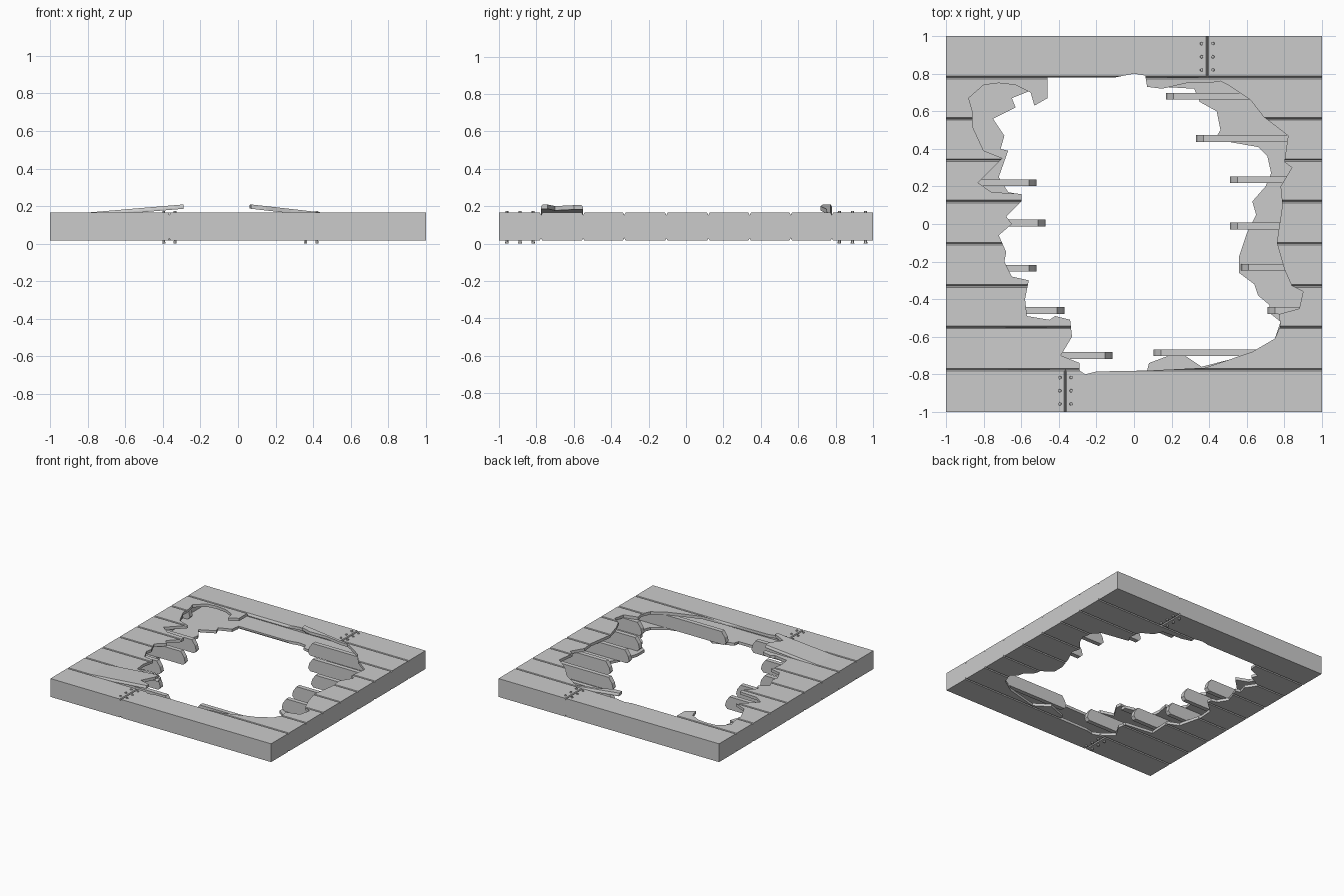
import bpy, bmesh
from mathutils import Vector

default_cube = bpy.data.objects.get("Cube")
if default_cube:
    bpy.data.objects.remove(default_cube, do_unlink=True)

# Single worn grey colour
grey = bpy.data.materials.new("plain_grey")
grey.use_nodes = True
COLOUR = (0.6, 0.6, 0.6, 1)
grey.diffuse_color = COLOUR
grey.node_tree.nodes["Principled BSDF"].inputs["Base Color"].default_value = COLOUR


def finish(bm, name):
    """Turn a bmesh into a flat shaded object."""
    bmesh.ops.recalc_face_normals(bm, faces=bm.faces)
    mesh = bpy.data.meshes.new(name)
    bm.to_mesh(mesh)
    bm.free()
    mesh.materials.append(grey)
    obj = bpy.data.objects.new(name, mesh)
    bpy.context.collection.objects.link(obj)
    return obj


def loft(name, rings):
    """Closed solid through a stack of matching outlines."""
    bm = bmesh.new()
    loops = [[bm.verts.new(point) for point in ring] for ring in rings]
    count = len(loops[0])
    for low, high in zip(loops, loops[1:]):
        for i in range(count):
            j = (i + 1) % count
            bm.faces.new((low[i], low[j], high[j], high[i]))
    bm.faces.new(loops[0])
    bm.faces.new(loops[-1])
    return finish(bm, name)


def rectangle(x0, x1, y0, y1, z):
    return [(x0, y0, z), (x1, y0, z), (x1, y1, z), (x0, y1, z)]


def box(name, x0, x1, y0, y1, z0, z1):
    return loft(name, [rectangle(x0, x1, y0, y1, z) for z in (z0, z1)])


def chamfered_plank(name, x0, x1, y0, y1, inner, outer):
    """Board whose seam edges are bevelled; the panel rim stays square."""
    def inset(low, high):
        return (low + BEVEL if low > -1 else low,
                high - BEVEL if high < 1 else high)
    shoulder = inner + (outer - inner) * 0.4
    return loft(name, [rectangle(x0, x1, y0, y1, inner),
                       rectangle(x0, x1, y0, y1, shoulder),
                       rectangle(*inset(x0, x1), *inset(y0, y1), outer)])


def hole_cutter(name, outline, z0, z1):
    rings = [[(x / 100, y / 100, z) for x, y in outline] for z in (z0, z1)]
    cutter = loft(name, rings)
    cutter.hide_render = True
    cutter.hide_set(True)
    return cutter


def cut(obj, cutter):
    modifier = obj.modifiers.new("broken_edge", "BOOLEAN")
    modifier.operation = "DIFFERENCE"
    modifier.solver = "EXACT"
    modifier.object = cutter
    depsgraph = bpy.context.evaluated_depsgraph_get()
    mesh = bpy.data.meshes.new_from_object(obj.evaluated_get(depsgraph))
    obj.modifiers.clear()
    obj.data = mesh


def lift(obj, hinge, tip, rise):
    """Bend the splintered end of a board upward from a hinge line."""
    bm = bmesh.new()
    bm.from_mesh(obj.data)
    bmesh.ops.bisect_plane(bm, geom=bm.verts[:] + bm.edges[:] + bm.faces[:],
                           plane_co=(hinge, 0, 0), plane_no=(1, 0, 0))
    for vert in bm.verts:
        amount = (vert.co.x - hinge) / (tip - hinge)
        if 0 < amount < 1.2:
            vert.co.z += rise * amount
    bm.to_mesh(obj.data)
    bm.free()


BEVEL = 0.007
TOP, TOP_INNER = 0.166, 0.143
BOTTOM, BOTTOM_INNER = 0.016, 0.038
SEAMS = [-1, -0.775, -0.55, -0.33, -0.105, 0.12, 0.34, 0.56, 0.78, 1]

# Jagged hole outlines in hundredths, running counterclockwise from the back
top_left = [(-10, 78), (-46, 78), (-46, 67), (-53, 63), (-55, 70), (-63, 74),
            (-72, 75), (-80, 74), (-88, 67), (-86, 60), (-86, 52), (-80, 39),
            (-70, 35), (-83, 22), (-76, 17), (-60, 16), (-60, 12), (-68, 4),
            (-65, 0), (-72, -6), (-68, -15), (-69, -20), (-65, -28),
            (-56, -30), (-58, -40), (-57, -49), (-45, -51), (-42, -49),
            (-34, -51), (-33, -60), (-39, -70), (-29, -74), (-29, -78)]
front_edge = [(-26, -80), (-20, -78.5), (7, -78)]
top_right = [(38, -76.5), (63, -68), (75, -61), (78, -54), (77, -48),
             (88, -45), (90, -36), (84, -33), (80, -24), (76, -10), (79, 10),
             (78, 20), (84, 30), (80, 33), (82, 47), (69, 57), (62, 66),
             (50, 74), (46, 76), (40, 75), (28, 75), (15, 72), (7, 73)]
back_edge = [(6, 79), (0, 80)]
low_left = [(-10, 78), (-54, 78), (-55, 71), (-65, 67), (-63, 62), (-75, 56),
            (-69, 47), (-71, 40), (-67, 39), (-72, 25), (-67, 17), (-62, 16),
            (-62, 12), (-72, 3), (-73, -8), (-68, -28), (-59, -32),
            (-60, -50), (-36, -53), (-35, -60), (-41, -70), (-31, -78)]
low_right = [(8, -74), (24, -68), (36, -76), (63, -69), (75, -61), (78, -52),
             (73, -48), (72, -43), (66, -38), (64, -32), (56, -26), (56, -17),
             (60, -5), (65, 5), (63, 12), (70, 20), (73, 27), (71, 36),
             (66, 41), (43, 45), (46, 50), (44, 60), (35, 65), (32, 72),
             (15, 73), (7, 75)]

top_hole = hole_cutter("top_hole_cutter",
                       top_left + front_edge + top_right + back_edge, 0.1, 0.3)
low_hole = hole_cutter("lower_hole_cutter",
                       low_left + front_edge + low_right + back_edge, -0.1, 0.1)

# Upper and lower boarding, with the end rows split by a butt joint
joints = {0: -0.365, len(SEAMS) - 2: 0.39}
for layer, inner, outer, cutter in (("top", TOP_INNER, TOP, top_hole),
                                    ("lower", BOTTOM_INNER, BOTTOM, low_hole)):
    for row, (y0, y1) in enumerate(zip(SEAMS, SEAMS[1:])):
        stops = [-1, joints[row], 1] if row in joints else [-1, 1]
        for x0, x1 in zip(stops, stops[1:]):
            plank = chamfered_plank(layer + "_plank", x0, x1, y0, y1, inner, outer)
            cut(plank, cutter)
            if layer == "top" and row == 1:
                lift(plank, -0.8, -0.29, 0.043)
            if layer == "top" and row == 7:
                lift(plank, 0.45, 0.07, 0.043)

# Rim boards closing the outer sides
RIM = 0.04
for side in (-1, 1):
    edge, inside = side, side * (1 - RIM)
    box("side_rim", min(edge, inside), max(edge, inside), -1, 1,
        BOTTOM_INNER, TOP_INNER)
    box("end_rim", RIM - 1, 1 - RIM, min(edge, inside), max(edge, inside),
        BOTTOM_INNER, TOP_INNER)


# Snapped joists between the two layers
def joist(y, start, end, name):
    direction = 1 if end > start else -1
    half = 0.018
    profile = [(start, BOTTOM_INNER), (end - direction * 0.02, BOTTOM_INNER),
               (end, 0.06), (end - direction * 0.01, 0.10),
               (end - direction * 0.04, TOP_INNER), (start, TOP_INNER)]
    loft(name, [[(x, side, z) for x, z in profile]
                for side in (y - half, y + half)])


left_ends = {0.68: -0.9, 0.455: -0.88, 0.22: -0.52, 0.005: -0.47,
             -0.235: -0.52, -0.46: -0.37, -0.70: -0.115}
right_ends = {0.68: 0.17, 0.455: 0.33, 0.235: 0.51, -0.01: 0.51,
              -0.23: 0.57, -0.46: 0.71, -0.685: 0.105}
for y, end in left_ends.items():
    joist(y, RIM - 1, end, "right_joist")
for y, end in right_ends.items():
    joist(y, 1 - RIM, end, "left_joist")


# Nail heads either side of the butt joints
def nail(x, y, z):
    bm = bmesh.new()
    bmesh.ops.create_cone(bm, cap_ends=True, segments=6, radius1=0.01,
                          radius2=0.008, depth=0.016)
    bmesh.ops.translate(bm, verts=bm.verts, vec=Vector((x, y, z)))
    finish(bm, "nail_head")


for row, joint in joints.items():
    middle = (SEAMS[row] + SEAMS[row + 1]) / 2
    for offset in (-0.07, 0, 0.07):
        for x in (joint - 0.03, joint + 0.03):
            nail(x, middle + offset, TOP)
            nail(x, middle + offset, 0.008)
